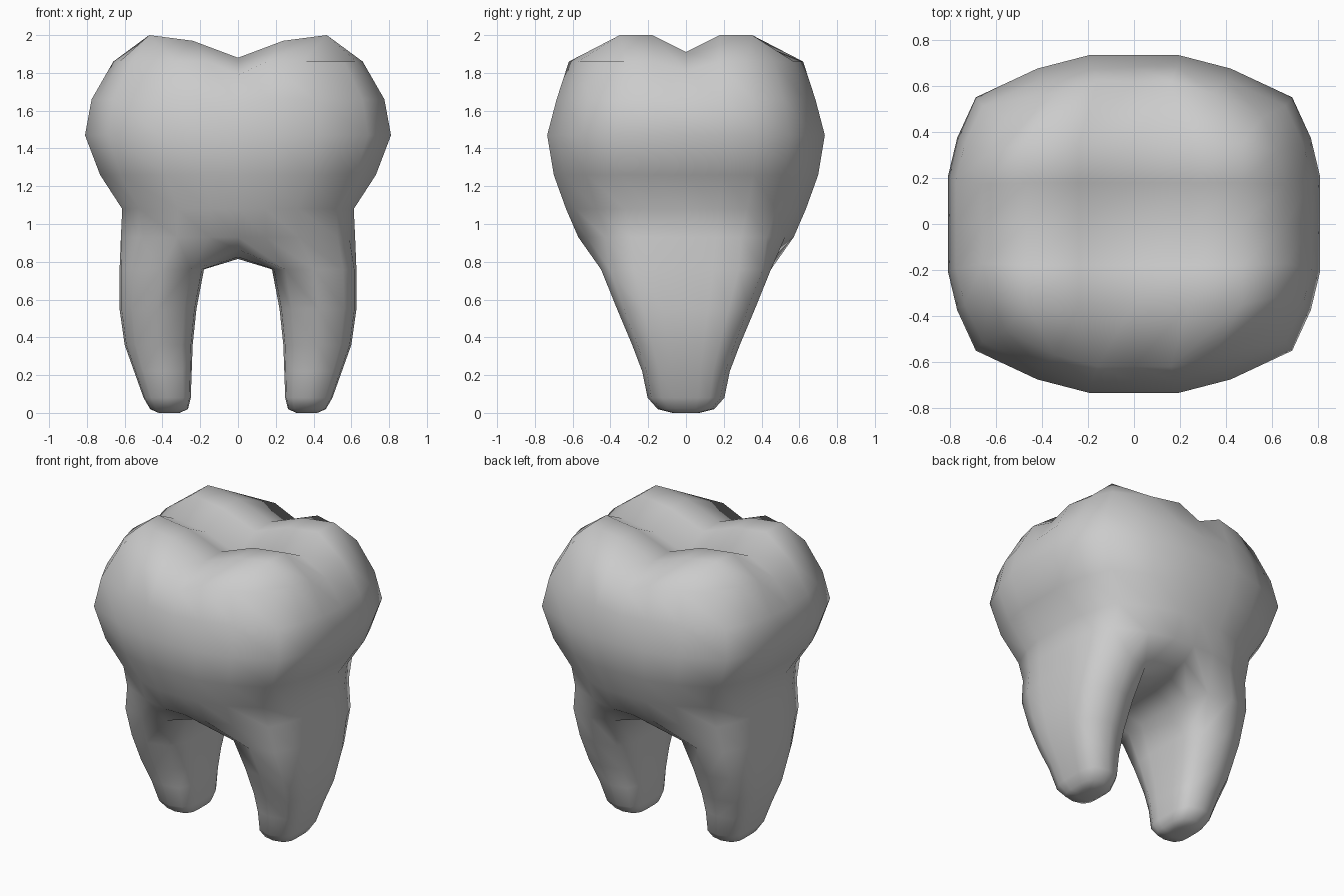
import bpy, bmesh

if "Cube" in bpy.data.objects:
    bpy.data.objects.remove(bpy.data.objects["Cube"])

bm = bmesh.new()
V = {}


def sgn(n):
    return (n > 0) - (n < 0)


def put(key, x, y, z):
    V[key] = bm.verts.new((x, y, z))


def quad(*keys):
    bm.faces.new([V[k] for k in keys])


def bridge(loop, a, b):
    for p, q in zip(loop, loop[1:] + loop[:1]):
        quad((a, *p), (a, *q), (b, *q), (b, *p))


def border(i0, i1, j0, j1):
    return ([(i, j0) for i in range(i0, i1)] + [(i1, j) for j in range(j0, j1)] +
            [(i, j1) for i in range(i1, i0, -1)] + [(i0, j) for j in range(j1, j0, -1)])


# outline of the crown and of a root, as fractions of the half widths
# (grid of 6 x 6 cells, indices -3..3 from the centre)
crown_plan = {(3, 0): (1, 0), (3, 1): (1, .28), (3, 2): (.95, .51), (3, 3): (.85, .75),
              (2, 3): (.52, .92), (1, 3): (.24, 1), (0, 3): (0, 1)}
root_plan = {(1, 0): (1, 0), (1, 1): (1, .32), (1, 2): (.95, .62), (1, 3): (.68, .9), (0, 3): (0, 1)}

# crown walls: z, half width x, half width y, share of the groove dip
crown = [(1.86, .66, .62, 1), (1.66, .775, .685, .3), (1.47, .81, .735, 0),
         (1.26, .73, .70, 0), (1.08, .613, .635, 0), (.93, .62, .57, 0)]
rim = border(-3, 3, -3, 3)
for k, (z, sx, sy, dip) in enumerate(crown):
    for i, j in rim:
        fx, fy = crown_plan[abs(i), abs(j)]
        d = dip * (.07 * (i == 0) + .05 * (j == 0))
        put((k, i, j), sgn(i) * fx * sx, sgn(j) * fy * sy, z - d)
    if k:
        bridge(rim, k - 1, k)

# chewing surface: four cusps parted by a cross groove
gx = [(0, .12), (.24, .03), (.47, 0)]
gy = [(0, .09), (.18, 0), (.35, 0)]
for i in range(-2, 3):
    for j in range(-2, 3):
        (x, dx), (y, dy) = gx[abs(i)], gy[abs(j)]
        put((0, i, j), sgn(i) * x, sgn(j) * y, 2 - dx - dy)
for i in range(-3, 3):
    for j in range(-3, 3):
        quad((0, i, j), (0, i + 1, j), (0, i + 1, j + 1), (0, i, j + 1))

# roots: z, inner x, outer x, half width y
roots = [(.76, .18, .627, .45), (.55, .22, .627, .365), (.36, .24, .60, .285),
         (.22, .245, .55, .232), (.08, .25, .50, .203), (.02, .265, .465, .15), (0, .31, .42, .07)]
base = len(crown)
for s in (-1, 1):
    loop = border(1, 3, -3, 3)
    for k, (z, x0, x1, h) in enumerate(roots):
        for i, j in loop:
            fx, fy = root_plan[abs(i - 2), abs(j)]
            x = (x0 + x1) / 2 + sgn(i - 2) * fx * (x1 - x0) / 2
            put((base + k, s * i, j), s * x, sgn(j) * fy * h, z)
        if k:
            bridge([(s * i, j) for i, j in loop], base + k - 1, base + k)
    bm.faces.new([V[base + len(roots) - 1, s * i, j] for i, j in loop])

# arch between the roots
for j in range(-3, 4):
    y, z = [(0, .815), (.17, .815), (.33, .825), (.48, .865)][abs(j)]
    put((base, 0, j), 0, sgn(j) * y, z)
for i in (-1, 0):
    for j in range(-3, 3):
        quad((base, i, j), (base, i + 1, j), (base, i + 1, j + 1), (base, i, j + 1))
bridge(rim, base - 1, base)

bmesh.ops.recalc_face_normals(bm, faces=bm.faces)
for f in bm.faces:
    f.smooth = True
mesh = bpy.data.meshes.new("molar_tooth")
bm.to_mesh(mesh)
bm.free()
bpy.context.collection.objects.link(bpy.data.objects.new("molar_tooth", mesh))
